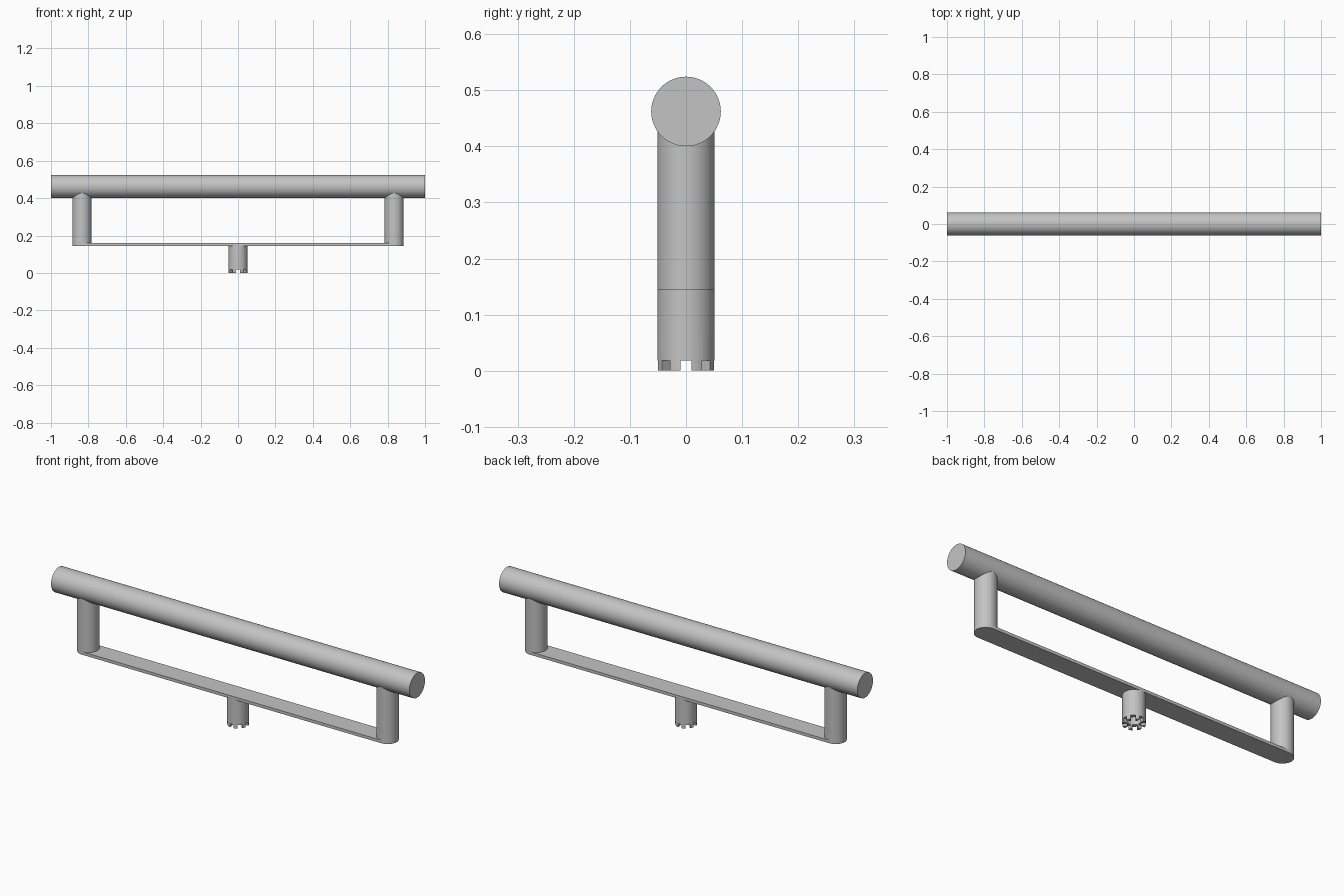
import bpy, bmesh
from math import pi, cos, sin

cube = bpy.data.objects.get("Cube")
if cube:
    bpy.data.objects.remove(cube)

steel = bpy.data.materials.new("brushed_grey")
steel.use_nodes = True
grey = (0.55, 0.55, 0.55, 1)
steel.diffuse_color = grey
steel.node_tree.nodes["Principled BSDF"].inputs["Base Color"].default_value = grey

TUBE_R, BAR_R, BAR_Z = 0.051, 0.062, 0.462
LEG_X, PLATE_Z, PLATE_TOP = 0.835, 0.145, 0.16


def finish(obj, name):
    obj.name = name
    obj.data.materials.clear()
    obj.data.materials.append(steel)
    bpy.ops.object.select_all(action='DESELECT')
    obj.select_set(True)
    bpy.context.view_layer.objects.active = obj
    bpy.ops.object.shade_smooth_by_angle(angle=pi / 6)
    return obj


def cylinder(radius, z0, z1, x=0):
    bpy.ops.mesh.primitive_cylinder_add(vertices=64, radius=radius, depth=z1 - z0,
                                        location=(x, 0, (z0 + z1) / 2))
    return bpy.context.object


def cut(target, cutter):
    mod = target.modifiers.new("cut", 'BOOLEAN')
    mod.operation, mod.solver, mod.object = 'DIFFERENCE', 'EXACT', cutter
    bpy.context.view_layer.objects.active = target
    bpy.ops.object.modifier_apply(modifier=mod.name)
    bpy.data.objects.remove(cutter)


# Horizontal grip bar
bpy.ops.mesh.primitive_cylinder_add(vertices=64, radius=BAR_R, depth=2,
                                    location=(0, 0, BAR_Z), rotation=(0, pi / 2, 0))
finish(bpy.context.object, "grip_bar")

# Posts joining the bar to the plate
for side, sign in (("left", 1), ("right", -1)):
    finish(cylinder(TUBE_R, PLATE_TOP, BAR_Z, sign * LEG_X), side + "_post")

# Round-ended base plate
bm = bmesh.new()
outline = []
for end in (1, -1):
    for i in range(33):
        a = -pi / 2 + pi * i / 32
        outline.append(bm.verts.new((end * (LEG_X + TUBE_R * cos(a)),
                                     end * TUBE_R * sin(a), PLATE_Z)))
face = bm.faces.new(outline)
top = bmesh.ops.extrude_face_region(bm, geom=[face])["geom"]
bmesh.ops.translate(bm, vec=(0, 0, PLATE_TOP - PLATE_Z),
                    verts=[v for v in top if isinstance(v, bmesh.types.BMVert)])
bmesh.ops.recalc_face_normals(bm, faces=bm.faces)
mesh = bpy.data.meshes.new("base_plate")
bm.to_mesh(mesh)
bm.free()
plate = bpy.data.objects.new("base_plate", mesh)
bpy.context.collection.objects.link(plate)
finish(plate, "base_plate")

# Hollow stem with a slotted, castellated lower rim
stem = cylinder(TUBE_R, 0, PLATE_Z)
cut(stem, cylinder(0.032, -0.05, 0.08))
for i in range(4):
    bpy.ops.mesh.primitive_cube_add(size=1, location=(0, 0, 0), rotation=(0, 0, i * pi / 4))
    slot = bpy.context.object
    slot.scale = (0.2, 0.02, 0.036)
    cut(stem, slot)
finish(stem, "drive_stem")
